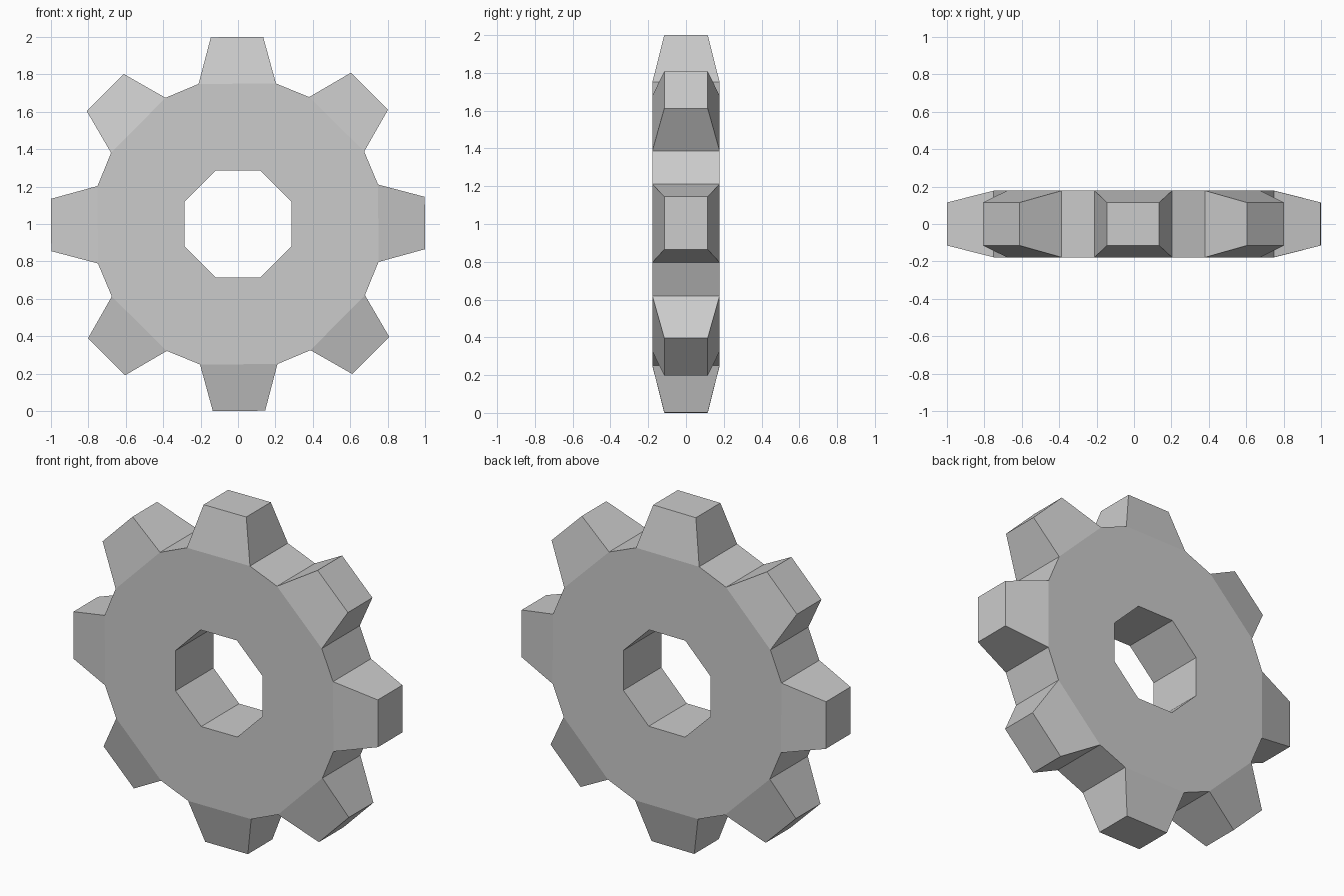
import bpy, bmesh
from math import sin, cos, radians

if "Cube" in bpy.data.objects:
    bpy.data.objects.remove(bpy.data.objects["Cube"])

TEETH = 8
STEP = 360 / TEETH
TURN = 0.3                      # slight rotation of the whole wheel
BODY_Y, TIP_Y = 0.178, 0.115    # half thickness of body and of tooth tips
HOLE_R = 0.31
ROOT_APOTHEM, ROOT_HALF = 0.75, 0.207
TIP_APOTHEM, TIP_HALF = 0.999, 0.14

bm = bmesh.new()


def pair(radial, side, angle, half_y):
    """Front and back vertex at a radial/sideways offset, turned by angle."""
    a = radians(angle + TURN)
    x = radial * cos(a) - side * sin(a)
    z = radial * sin(a) + side * cos(a) + 1
    return [bm.verts.new((x, y, z)) for y in (-half_y, half_y)]


# Paired vertices per sector: hole corner, both tooth roots, both tooth tips
hole = [pair(HOLE_R, 0, (i - 0.5) * STEP, BODY_Y) for i in range(TEETH)]
root = [[pair(ROOT_APOTHEM, s * ROOT_HALF, i * STEP, BODY_Y) for s in (-1, 1)]
        for i in range(TEETH)]
tip = [[pair(TIP_APOTHEM, s * TIP_HALF, i * STEP, TIP_Y) for s in (-1, 1)]
       for i in range(TEETH)]


def wall(a, b):
    """Quad joining two front/back vertex pairs."""
    bm.faces.new((a[0], b[0], b[1], a[1]))


for i in range(TEETH):
    j = (i + 1) % TEETH
    (r0, r1), (t0, t1) = root[i], tip[i]
    nxt = root[j][0]
    # Bore wall, valley between teeth, tooth flanks and tooth tip
    wall(hole[i], hole[j])
    wall(r1, nxt)
    wall(r0, t0)
    wall(t0, t1)
    wall(t1, r1)
    # Front and back: flat body faces and the sloping tooth face
    for k in (0, 1):
        bm.faces.new((hole[i][k], r0[k], r1[k], hole[j][k]))
        bm.faces.new((hole[j][k], r1[k], nxt[k]))
        bm.faces.new((r0[k], t0[k], t1[k], r1[k]))

bmesh.ops.recalc_face_normals(bm, faces=bm.faces[:])
# Merge the coplanar body faces visually into flat sides
bmesh.ops.dissolve_limit(bm, angle_limit=radians(0.5),
                         verts=bm.verts[:], edges=bm.edges[:])

mesh = bpy.data.meshes.new("gear_wheel")
bm.to_mesh(mesh)
bm.free()
bpy.context.collection.objects.link(bpy.data.objects.new("gear_wheel", mesh))
